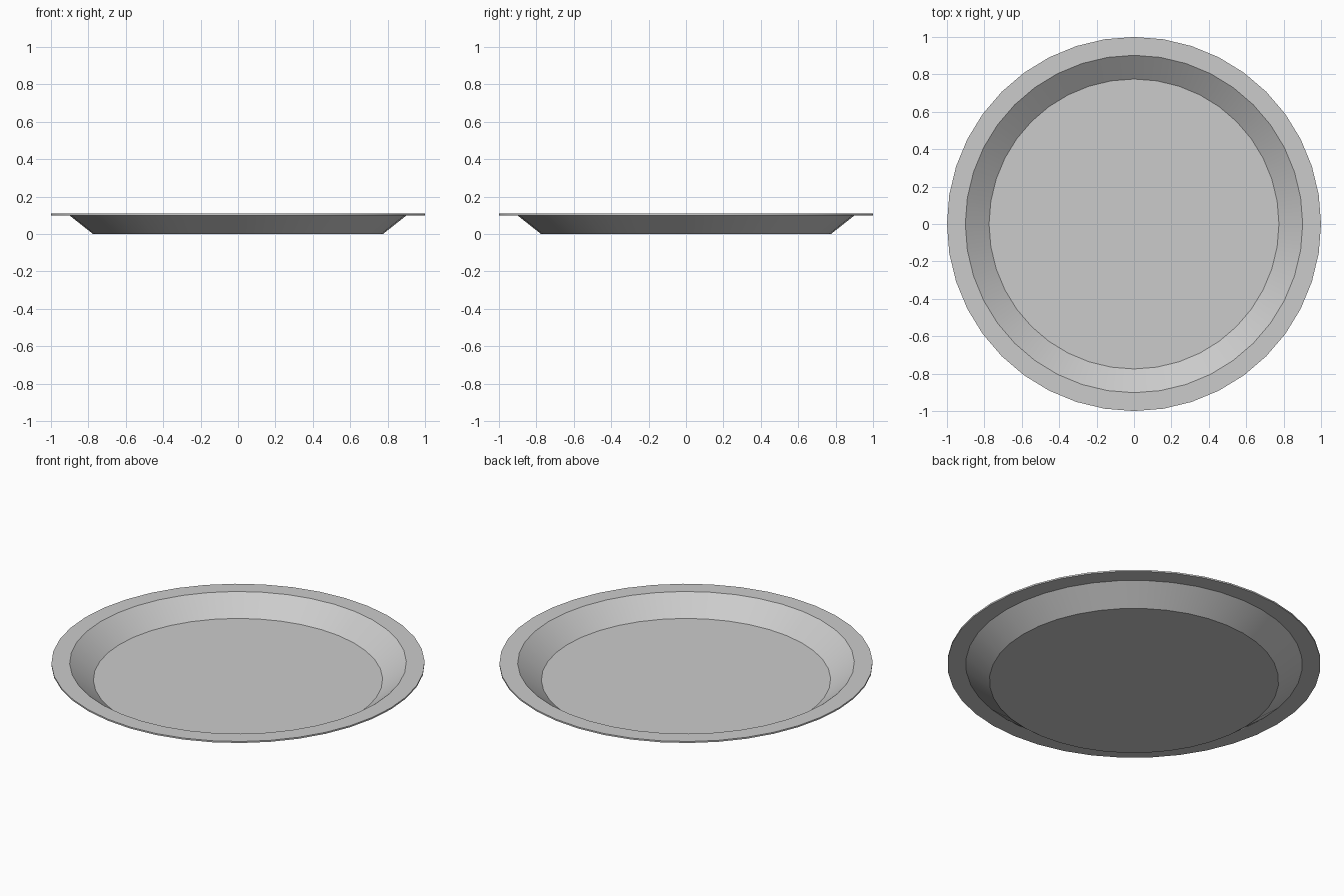
import bpy, bmesh
from math import cos, sin, tau

if "Cube" in bpy.data.objects:
    bpy.data.objects.remove(bpy.data.objects["Cube"])

SIDES = 40
# closed cross-section (radius, z): underside centre-out, then top side back in
under = [(0.775, 0.0), (0.902, 0.10), (1.0, 0.10)]
top = [(1.0, 0.109), (0.902, 0.109), (0.775, 0.009)]

bm = bmesh.new()
rings = [[bm.verts.new((r * cos(tau * i / SIDES), r * sin(tau * i / SIDES), z))
          for i in range(SIDES)] for r, z in under + top]
# wall, rim and lip bands
for a, b in zip(rings, rings[1:]):
    for i in range(SIDES):
        j = (i + 1) % SIDES
        bm.faces.new((a[i], a[j], b[j], b[i]))
# flat floor, underside and top
bm.faces.new(rings[0][::-1])
bm.faces.new(rings[-1])
bmesh.ops.recalc_face_normals(bm, faces=bm.faces)

mesh = bpy.data.meshes.new("plate")
bm.to_mesh(mesh)
bm.free()
plate = bpy.data.objects.new("plate", mesh)
bpy.context.collection.objects.link(plate)

# smooth around the wall, crisp at the creases
bpy.context.view_layer.objects.active = plate
plate.select_set(True)
bpy.ops.object.shade_smooth_by_angle(angle=0.44)
